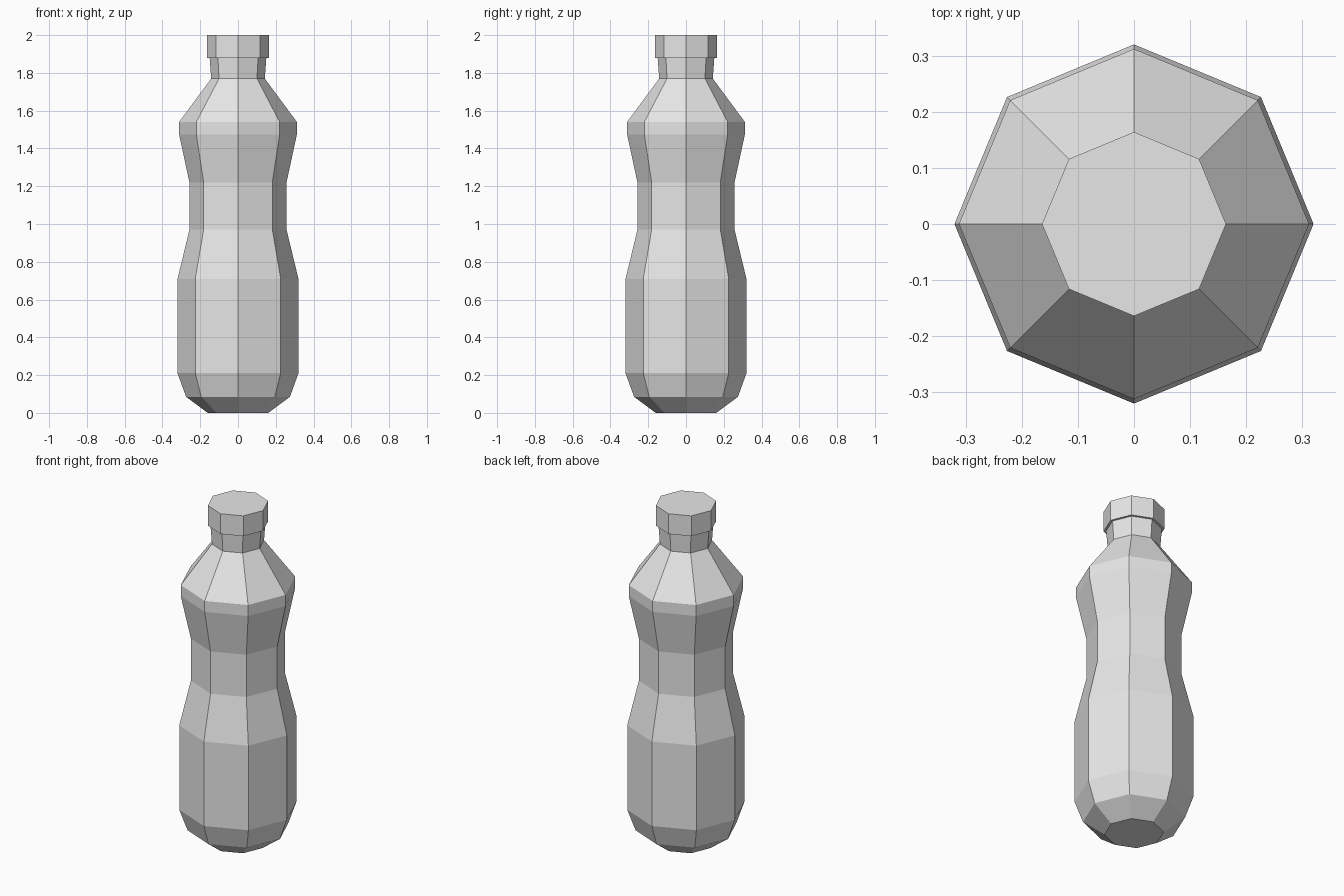
import bpy, bmesh, math

if "Cube" in bpy.data.objects:
    bpy.data.objects.remove(bpy.data.objects["Cube"])

SIDES = 8

grey = bpy.data.materials.new("light grey")
grey.diffuse_color = (0.8, 0.8, 0.8, 1)
grey.use_nodes = True
grey.node_tree.nodes["Principled BSDF"].inputs["Base Color"].default_value = grey.diffuse_color


def lathe(name, profile, close_bottom=False, close_top=False):
    """Spin (radius, z) points into a flat-faced eight-sided part."""
    bm = bmesh.new()
    rings = []
    for r, z in profile:
        rings.append([bm.verts.new((r * math.cos(2 * math.pi * i / SIDES),
                                    r * math.sin(2 * math.pi * i / SIDES), z))
                      for i in range(SIDES)])
    for a, b in zip(rings, rings[1:]):
        for i in range(SIDES):
            j = (i + 1) % SIDES
            bm.faces.new((a[i], a[j], b[j], b[i]))
    if close_bottom:
        bm.faces.new(rings[0][::-1])
    if close_top:
        bm.faces.new(rings[-1])
    mesh = bpy.data.meshes.new(name)
    bm.to_mesh(mesh)
    bm.free()
    mesh.materials.append(grey)
    obj = bpy.data.objects.new(name, mesh)
    bpy.context.collection.objects.link(obj)
    return obj


# Bottle body: rounded base, waisted grip, shoulder and neck
lathe("bottle_body", [
    (0.16, 0.0), (0.275, 0.085), (0.32, 0.21), (0.32, 0.71),
    (0.257, 0.97), (0.257, 1.22), (0.312, 1.475), (0.312, 1.54),
    (0.142, 1.77), (0.15, 1.88)], close_bottom=True)

# Screw cap: overhanging underside, straight wall and flat top
lathe("cap", [(0.15, 1.88), (0.164, 1.88), (0.164, 2.0)], close_top=True)
